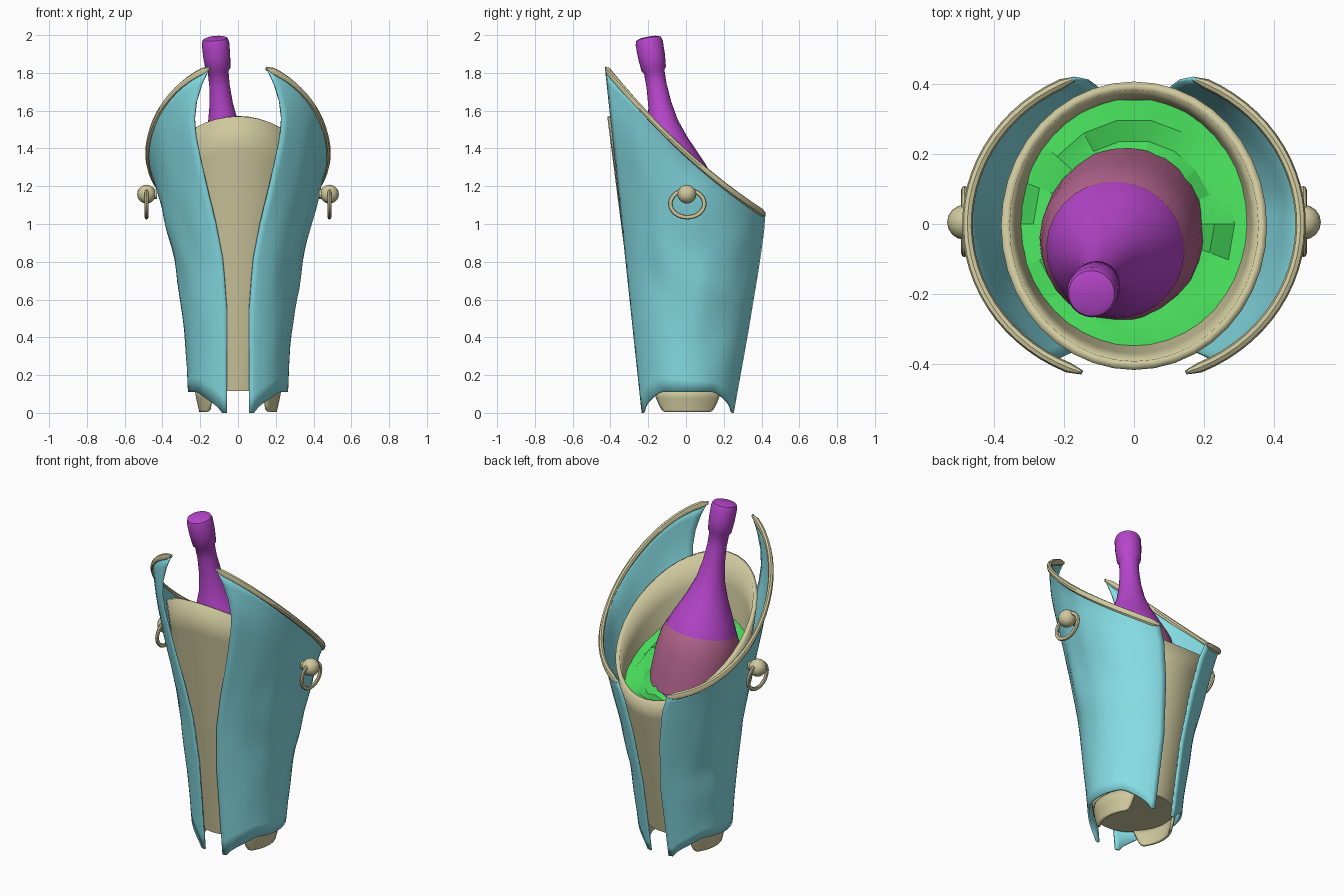
import bpy, bmesh, math, random
from mathutils import Vector, Matrix, noise

if "Cube" in bpy.data.objects:
    bpy.data.objects.remove(bpy.data.objects["Cube"])

random.seed(4)


def material(name, rgb):
    m = bpy.data.materials.new(name)
    m.diffuse_color = (*rgb, 1)
    m.use_nodes = True
    m.node_tree.nodes["Principled BSDF"].inputs["Base Color"].default_value = m.diffuse_color
    return m


CYAN = material("cyan", (0.24, 0.73, 0.79))
GOLD = material("pale_gold", (0.62, 0.58, 0.34))
GREEN = material("green", (0.06, 0.68, 0.1))
PURPLE = material("purple", (0.47, 0.06, 0.6))
PINK = material("pink", (0.46, 0.13, 0.27))


def interp(knots, t):
    for (a, p), (b, q) in zip(knots, knots[1:]):
        if t <= b:
            return p + (q - p) * (t - a) / (b - a)
    return knots[-1][1]


def finish(name, bm, mat, angle=40):
    bmesh.ops.recalc_face_normals(bm, faces=bm.faces)
    me = bpy.data.meshes.new(name)
    bm.to_mesh(me)
    bm.free()
    ob = bpy.data.objects.new(name, me)
    bpy.context.collection.objects.link(ob)
    me.materials.append(mat)
    for o in bpy.context.selected_objects:
        o.select_set(False)
    ob.select_set(True)
    bpy.context.view_layer.objects.active = ob
    bpy.ops.object.shade_smooth_by_angle(angle=math.radians(angle))
    return ob


def skin(bm, rows, closed=False):
    """Join rows of points with quads."""
    vs = [[bm.verts.new(p) for p in r] for r in rows]
    n = len(vs[0])
    for a, b in zip(vs, vs[1:]):
        for i in range(n if closed else n - 1):
            j = (i + 1) % n
            bm.faces.new((a[i], a[j], b[j], b[i]))
    return vs


def thicken(ob, s, amount):
    """Give a curved side shell a wall that grows inward."""
    mid = max(ob.data.polygons, key=lambda p: abs(p.normal.x))
    sol = ob.modifiers.new("wall", "SOLIDIFY")
    sol.thickness = amount
    sol.offset = -1 if mid.normal.x * s > 0 else 1


def lathe(name, profile, mat, n=24, matrix=None, caps=True):
    bm = bmesh.new()
    rows = [[(r * math.cos(k * math.tau / n), r * math.sin(k * math.tau / n), z)
             for k in range(n)] for r, z in profile]
    vs = skin(bm, rows, True)
    if caps:
        bm.faces.new(vs[0])
        bm.faces.new(vs[-1])
    if matrix:
        bm.transform(matrix)
    return finish(name, bm, mat)


# Inner bucket with slanted mouth
bm = bmesh.new()
N, rows = 40, []
for j in range(9):
    v = j / 8
    row = []
    for k in range(N):
        a = k * math.tau / N
        top_y = -0.41 * math.cos(a) - 0.005
        z = 0.115 + (1.27 - 0.72 * top_y - 0.115) * v
        row.append(((0.22 + 0.16 * v) * math.sin(a),
                    -(0.225 + 0.187 * v) * math.cos(a) - 0.005, z))
    rows.append(row)
vs = skin(bm, rows, True)
bm.faces.new(vs[0])
bucket = finish("inner_bucket", bm, GOLD)
sol = bucket.modifiers.new("wall", "SOLIDIFY")
sol.thickness, sol.offset = 0.025, -1

# Outer side panels with gold rims
FRONT = [(0, .06), (.3, .06), (.44, .08), (.55, .12), (.66, .17), (.77, .215),
         (.83, .235), (.88, .23), (.93, .21), (1, .15)]
BACK = [(0, .06), (.4, .06), (.7, .09), (.9, .13), (1, .17)]
WIDTH = [(0, .265), (.1, .27), (.39, .303), (.56, .35), (.7, .393), (.85, .44), (1, .482)]


def edge_angles(v):
    rx = interp(WIDTH, v)
    return math.asin(interp(FRONT, v) / rx), math.pi - math.asin(interp(BACK, v) / rx)


def panel_rows(s):
    rows = []
    for j in range(21):
        v = j / 20
        rx = interp(WIDTH, v)
        ry = ((0.24 + 0.19 * v) / math.cos(edge_angles(v)[0]), 0.255 + 0.195 * v)
        row = []
        for i in range(29):
            a, low_a, top_a = (a0 + (a1 - a0) * i / 28
                               for a0, a1 in map(edge_angles, (v, 0, 1)))
            c = math.cos(a)
            x, y = rx * math.sin(a), -ry[0 if c > 0 else 1] * c
            ty = -0.45 * math.cos(top_a)
            top = 1.385 - 0.906 * ty + 0.33 * ty * ty
            low = -0.25 * math.cos(low_a)
            bottom = 0.11 * math.sqrt(min(1, max(0, (0.235 - abs(low)) / 0.09)))
            z = bottom + (top - bottom) * v
            # hammered waviness, fading at the borders
            fade = math.sin(math.pi * v) * math.sin(math.pi * i / 28)
            w = 1 + 0.05 * noise.noise((x * 7 * s, y * 7, z * 4)) * fade
            row.append((s * x * w, y * w + 0.005 * (1 - v), z))
        rows.append(row)
    return rows


for s, side in ((1, "right"), (-1, "left")):
    rows = panel_rows(s)
    bm = bmesh.new()
    skin(bm, rows)
    thicken(finish(side + "_panel", bm, CYAN, 50), s, 0.01)

    # Rim band: flattened section swept along the top edge
    path = [Vector(p) for p in rows[-1]]
    bm = bmesh.new()
    sweep = []
    for i, p in enumerate(path):
        out = Vector((p.x, p.y, 0)).normalized()
        f = 0.4 if i in (0, len(path) - 1) else 1
        sweep.append([p - out * 0.006 + out * 0.015 * f * math.cos(q * math.tau / 8)
                      + Vector((0, 0, 0.022 * f * math.sin(q * math.tau / 8) - 0.01))
                      for q in range(8)])
    vs = skin(bm, sweep, True)
    bm.faces.new(vs[0])
    bm.faces.new(vs[-1])
    finish(side + "_rim", bm, GOLD)

    # Handle: knob, stem and hanging ring
    bm = bmesh.new()
    bmesh.ops.create_uvsphere(bm, u_segments=16, v_segments=10, radius=0.05,
                              matrix=Matrix.Translation((s * 0.484, 0.005, 1.158)))
    bmesh.ops.create_cone(bm, cap_ends=True, segments=12, radius1=0.025, radius2=0.025, depth=0.04,
                          matrix=Matrix.Translation((s * 0.45, 0.005, 1.158)) @ Matrix.Rotation(math.pi / 2, 4, 'Y'))
    finish(side + "_knob", bm, GOLD)
    bm = bmesh.new()
    ring = []
    for k in range(28):
        a = k * math.tau / 28
        ring.append([(s * 0.484 + 0.01 * math.sin(q * math.tau / 8),
                      (0.09 + 0.012 * math.cos(q * math.tau / 8)) * math.cos(a) + 0.007,
                      1.108 + (0.072 + 0.012 * math.cos(q * math.tau / 8)) * math.sin(a))
                     for q in range(8)])
    skin(bm, ring + ring[:1], True)
    bmesh.ops.remove_doubles(bm, verts=bm.verts, dist=1e-5)
    finish(side + "_ring_handle", bm, GOLD)

    # Foot: curved tongue with rounded lower corners under the bucket
    bm = bmesh.new()
    foot = []
    for r, half, z in ((.205, 36, .005), (.207, 41, .015), (.213, 45, .04), (.222, 49, .08), (.23, 53, .125)):
        half = math.radians(half)
        foot.append([(s * r * math.cos(t * half / 8), r * math.sin(t * half / 8) + 0.008, z)
                     for t in range(-8, 9)])
    skin(bm, foot)
    thicken(finish(side + "_foot", bm, GOLD), s, 0.015)

# Sloping heap of ice
bm = bmesh.new()
rows = []
for j in range(1, 7):
    r = j / 6
    row = []
    for k in range(18):
        a = k * math.tau / 18
        x, y = 0.345 * r * math.cos(a), 0.36 * r * math.sin(a)
        bump = random.uniform(-0.045, 0.04) if r < 1 else 0
        row.append((x, y, 1.05 - 0.5 * y + bump))
    rows.append(row)
vs = skin(bm, rows, True)
bm.faces.new(vs[0])
finish("ice", bm, GREEN, 25)

# Leaning bottle, built downward from its top
axis = Vector((-0.092, -0.17, 0.98))
lean = Matrix.Translation((-0.122, -0.2, 1.988)) @ axis.to_track_quat('Z', 'Y').to_matrix().to_4x4()
lathe("bottle", [(.045, 0), (.066, -.008), (.073, -.03), (.072, -.1), (.066, -.17), (.055, -.185),
                 (.054, -.26), (.062, -.36), (.08, -.46), (.115, -.56), (.16, -.66), (.19, -.73),
                 (.21, -.8), (.224, -.9), (.224, -1.4), (.19, -1.43)], PURPLE, 28, lean)
lathe("bottle_label", [(.197, -.745), (.216, -.79), (.23, -.88), (.234, -1.0), (.234, -1.1), (.222, -1.105)],
      PINK, 28, lean, caps=False)
